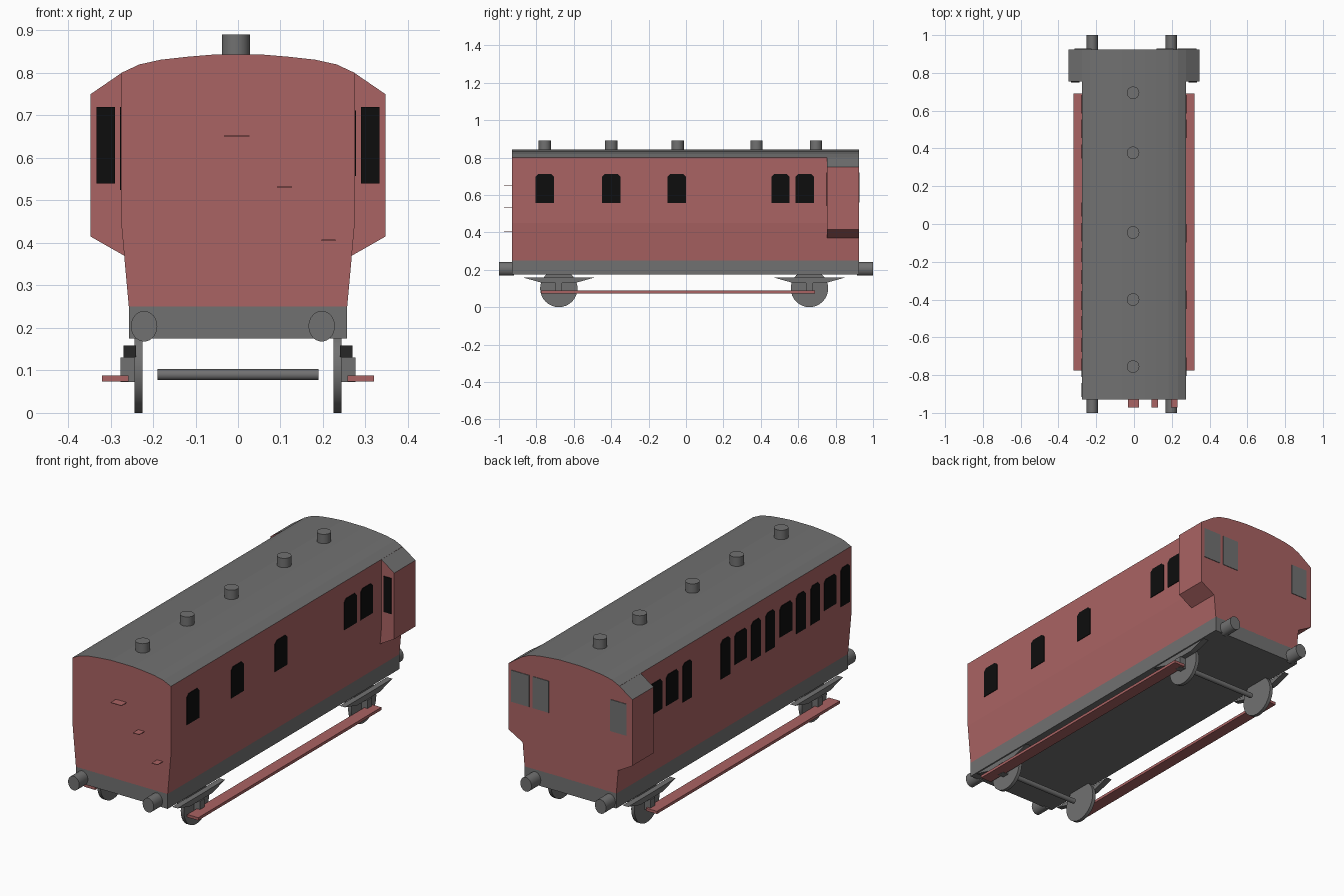
import bpy, bmesh, math

if "Cube" in bpy.data.objects:
    bpy.data.objects.remove(bpy.data.objects["Cube"])


def material(name, rgb):
    m = bpy.data.materials.new(name)
    m.diffuse_color = (*rgb, 1)
    m.use_nodes = True
    m.node_tree.nodes["Principled BSDF"].inputs["Base Color"].default_value = m.diffuse_color
    return m


RED = material("carriage red", (0.40, 0.125, 0.125))
GRAY = material("roof and metal gray", (0.165, 0.165, 0.165))
BLACK = material("window black", (0.004, 0.004, 0.004))


def prism(name, pts, axis, a, b, mat, top=None):
    """Extrude a profile, (x,z) along y or (y,z) along x or (x,y) along z."""
    place = {"x": lambda p, t: (t, p[0], p[1]),
             "y": lambda p, t: (p[0], t, p[1]),
             "z": lambda p, t: (p[0], p[1], t)}[axis]
    bm = bmesh.new()
    lo = [bm.verts.new(place(p, a)) for p in pts]
    hi = [bm.verts.new(place(p, b)) for p in pts]
    n = len(pts)
    bm.faces.new(lo)
    bm.faces.new(hi[::-1])
    for i in range(n):
        j = (i + 1) % n
        bm.faces.new((lo[i], hi[i], hi[j], lo[j]))
    bmesh.ops.recalc_face_normals(bm, faces=bm.faces)
    bm.normal_update()
    me = bpy.data.meshes.new(name)
    me.materials.append(mat)
    # Upward faces take the second colour when one is given
    if top:
        me.materials.append(top)
        for f in bm.faces:
            f.material_index = int(f.normal.z > 0.3)
    bm.to_mesh(me)
    bm.free()
    ob = bpy.data.objects.new(name, me)
    bpy.context.collection.objects.link(ob)
    return ob


def rect(u0, u1, v0, v1):
    return [(u0, v0), (u1, v0), (u1, v1), (u0, v1)]


def circle(u, v, r, n=32, rv=None):
    return [(u + r * math.cos(2 * math.pi * i / n),
             v + (rv or r) * math.sin(2 * math.pi * i / n)) for i in range(n)]


def cylinder(name, pts, axis, a, b):
    ob = prism(name, pts, axis, a, b, GRAY)
    for p in ob.data.polygons:
        p.use_smooth = len(p.vertices) == 4
    # Keep the rims sharp
    for e in ob.data.edges:
        v0, v1 = (ob.data.vertices[i].co for i in e.vertices)
        e.use_edge_sharp = abs((v1 - v0)["xyz".index(axis)]) < 1e-5
    return ob


FRONT, BACK = -0.93, 0.925

# Body shell with arched roof
right = [(0.257, 0.25), (0.275, 0.45), (0.275, 0.80), (0.232, 0.82),
         (0.182, 0.831), (0.12, 0.838), (0.06, 0.843)]
body = right + [(-x, z) for x, z in reversed(right)]
prism("body", body, "y", FRONT, BACK, RED, GRAY)

# Underframe
prism("underframe", rect(-0.257, 0.257, 0.175, 0.252), "y", FRONT, BACK, GRAY)

# Side lookouts with forward-facing windows
for s in (-1, 1):
    side = "right" if s > 0 else "left"
    prof = [(0.268, 0.37), (0.347, 0.415), (0.347, 0.75), (0.274, 0.80)]
    prism(side + "_lookout", [(s * x, z) for x, z in prof], "y",
          0.755, BACK, RED, GRAY)
    prism(side + "_lookout_window", rect(s * 0.289, s * 0.333, 0.54, 0.72), "y",
          0.750, 0.756, BLACK)

# Rear end windows
for i, (a, b) in enumerate([(0.23, 0.33), (0.12, 0.21), (-0.315, -0.225)]):
    prism(f"rear_window_{i}", rect(a, b, 0.56, 0.72), "y", BACK - 0.001,
          BACK + 0.003, GRAY)


# Side windows with clipped upper corners
def side_window(name, s, y, w, z0, z1):
    h, c = w / 2, 0.015
    pts = [(y - h, z0), (y + h, z0), (y + h, z1 - c), (y + h - c, z1),
           (y - h + c, z1), (y - h, z1 - c)]
    prism(name, pts, "x", s * 0.274, s * 0.278, BLACK)


for i, y in enumerate((-0.755, -0.40, -0.05, 0.505, 0.635)):
    side_window(f"right_window_{i}", 1, y, 0.098, 0.557, 0.712)
for i, y in enumerate((-0.76, -0.405, -0.043, 0.505, 0.635)):
    side_window(f"left_window_{i}", -1, y, 0.098, 0.557, 0.712)
for i, y in enumerate((-0.88, -0.64, -0.525, -0.28, -0.165, 0.078, 0.385)):
    side_window(f"left_door_window_{i}", -1, y, 0.074, 0.525, 0.72)

# Roof vents
for i, y in enumerate((-0.755, -0.40, -0.045, 0.377, 0.695)):
    cylinder(f"roof_vent_{i}", circle(-0.005, y, 0.033), "z", 0.83, 0.89)

# Buffers
for x in (-0.221, 0.197):
    side = "right" if x > 0 else "left"
    ring = circle(x, 0.204, 0.031, rv=0.036)
    cylinder(side + "_front_buffer", ring, "y", -1.0, FRONT + 0.01)
    cylinder(side + "_rear_buffer", ring, "y", BACK - 0.01, 1.0)

# End steps
for i, (a, b, z) in enumerate([(-0.033, 0.027, 0.65), (0.092, 0.127, 0.53),
                               (0.197, 0.23, 0.405)]):
    prism(f"end_step_{i}", rect(a, b, z, z + 0.003), "y", -0.972, FRONT, RED)

# Running gear
for y in (-0.68, 0.66):
    end = "front" if y < 0 else "rear"
    cylinder(end + "_axle", circle(y, 0.09, 0.013, 16), "x", -0.19, 0.19)
    for s in (-1, 1):
        name = f"{end}_{'right' if s > 0 else 'left'}"
        cylinder(name + "_wheel", circle(y, 0.10, 0.10), "x",
                 s * 0.225, s * 0.243)
        spring = [(y - 0.19, 0.158), (y - 0.09, 0.13), (y + 0.09, 0.13),
                  (y + 0.19, 0.158)]
        prism(name + "_spring", spring, "x", s * 0.24, s * 0.27, GRAY)
        prism(name + "_axle_box", rect(y - 0.018, y + 0.018, 0.073, 0.13), "x",
              s * 0.24, s * 0.276, GRAY)

# Footboards
for s in (-1, 1):
    prism(("right" if s > 0 else "left") + "_footboard",
          rect(s * 0.258, s * 0.32, 0.074, 0.088), "y", -0.775, 0.69, RED)
